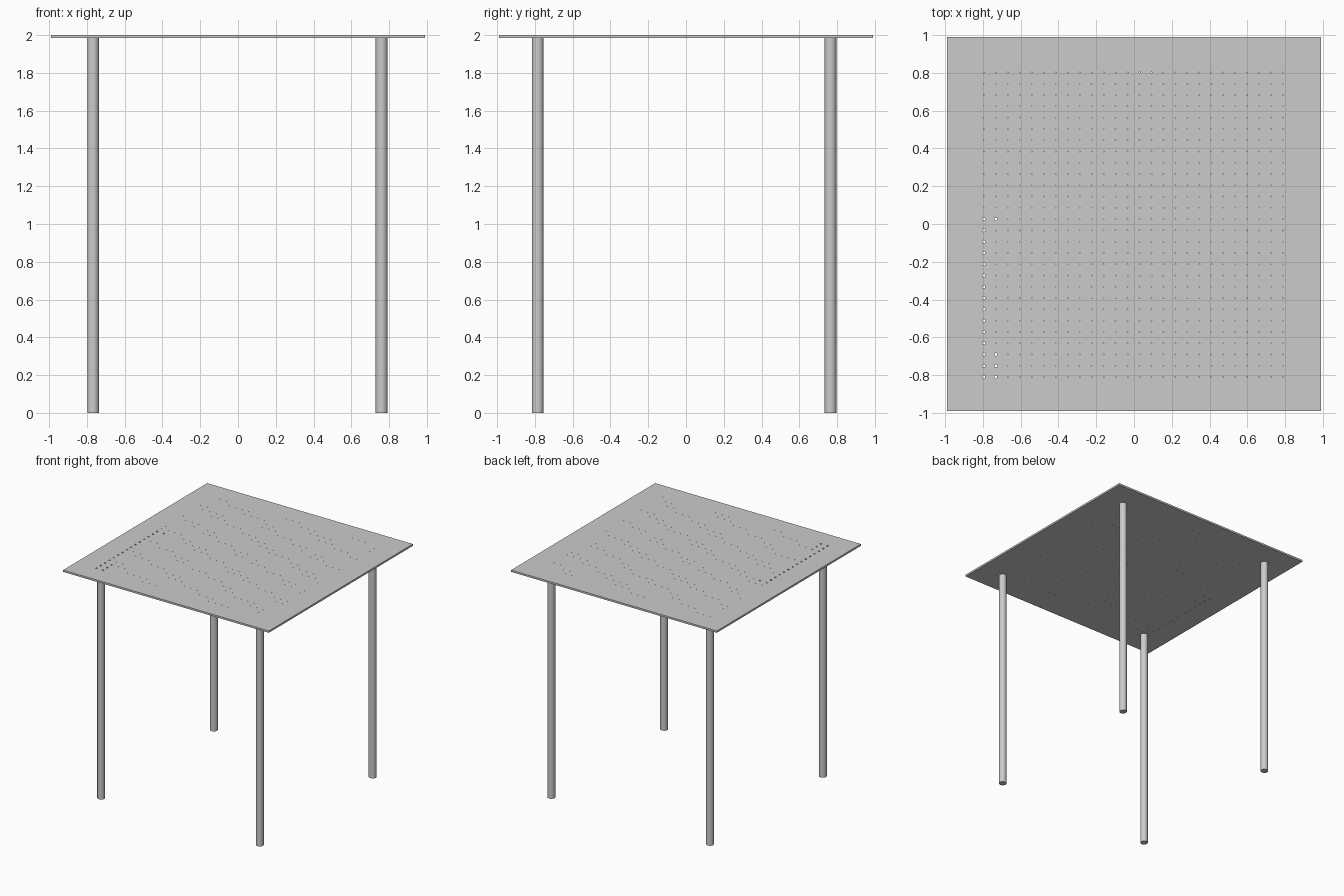
import bpy, bmesh
from mathutils import Matrix

if "Cube" in bpy.data.objects:
    bpy.data.objects.remove(bpy.data.objects["Cube"])

TOP_Z, THICK = 2.0, 0.016


def new_object(name, bm):
    mesh = bpy.data.meshes.new(name)
    bm.to_mesh(mesh)
    bm.free()
    obj = bpy.data.objects.new(name, mesh)
    bpy.context.collection.objects.link(obj)
    return obj


def add_cylinder(bm, x, y, z0, z1, radius, sides):
    bmesh.ops.create_cone(bm, cap_ends=True, segments=sides, radius1=radius, radius2=radius,
                          depth=z1 - z0, matrix=Matrix.Translation((x, y, (z0 + z1) / 2)))


# Thin square table top
bm = bmesh.new()
bmesh.ops.create_cube(bm, size=1, matrix=Matrix.Translation((0, 0, TOP_Z - THICK / 2))
                      @ Matrix.Diagonal((1.98, 1.98, THICK, 1)))
table_top = new_object("table_top", bm)

# Grid of pin holes through the top, wider along the left column
bm = bmesh.new()
for i in range(26):
    for j in range(28):
        x, y = -0.795 + i * 0.0634, -0.81 + j * 0.0597
        wide = (i == 0 and j <= 14) or (i == 1 and j in (0, 1, 2, 14))
        add_cylinder(bm, x, y, TOP_Z - 0.1, TOP_Z + 0.1, 0.008 if wide else 0.002, 8)
cutter = new_object("hole_cutter", bm)
cutter.hide_render = True
cutter.hide_set(True)
holes = table_top.modifiers.new("holes", 'BOOLEAN')
holes.operation = 'DIFFERENCE'
holes.solver = 'EXACT'
holes.object = cutter

# Four round legs
for side, x in (("left", -0.767), ("right", 0.76)):
    for end, y in (("front", -0.785), ("back", 0.765)):
        bm = bmesh.new()
        add_cylinder(bm, x, y, 0, TOP_Z - THICK, 0.031, 32)
        leg = new_object(f"{end}_{side}_leg", bm)
        bpy.ops.object.select_all(action='DESELECT')
        leg.select_set(True)
        bpy.context.view_layer.objects.active = leg
        bpy.ops.object.shade_smooth_by_angle()
